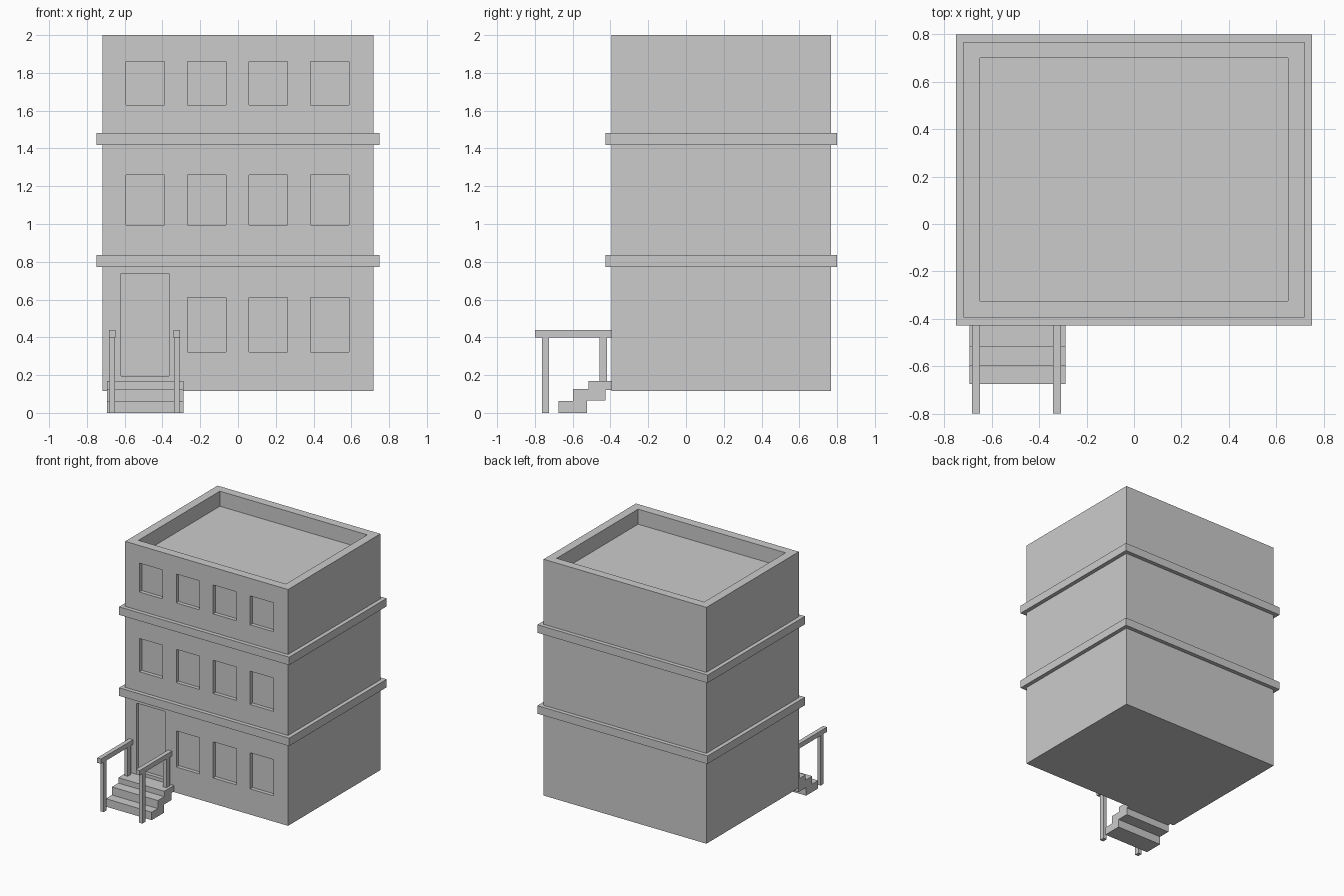
import bpy, bmesh
from mathutils import Vector

if "Cube" in bpy.data.objects:
    bpy.data.objects.remove(bpy.data.objects["Cube"])


def boxes(name, specs):
    """One object made of boxes given as (x0, x1, y0, y1, z0, z1)."""
    bm = bmesh.new()
    for x0, x1, y0, y1, z0, z1 in specs:
        verts = bmesh.ops.create_cube(bm, size=1)["verts"]
        for v in verts:
            v.co = Vector((x1 if v.co.x > 0 else x0,
                           y1 if v.co.y > 0 else y0,
                           z1 if v.co.z > 0 else z0))
    mesh = bpy.data.meshes.new(name)
    bm.to_mesh(mesh)
    bm.free()
    obj = bpy.data.objects.new(name, mesh)
    bpy.context.collection.objects.link(obj)
    return obj


W, FRONT, BACK = 0.718, -0.395, 0.768
RECESS = 0.03

# Main block
building = boxes("building", [(-W, W, FRONT, BACK, 0.117, 2.0)])

# Openings: window rows, door, and the sunken roof behind the parapet
cuts = [(-0.65, 0.65, -0.325, 0.70, 1.88, 2.1)]
for z0, z1, columns in [(0.322, 0.61, (1, 2, 3)),
                        (0.995, 1.26, (0, 1, 2, 3)),
                        (1.63, 1.86, (0, 1, 2, 3))]:
    for i in columns:
        x = -0.491 + i * 0.3255
        cuts.append((x - 0.102, x + 0.102, FRONT - 0.1, FRONT + RECESS, z0, z1))
cuts.append((-0.62, -0.365, FRONT - 0.1, FRONT + RECESS, 0.196, 0.737))
cutter = boxes("opening_cutter", cuts)
cutter.hide_render = True

mod = building.modifiers.new("openings", "BOOLEAN")
mod.operation = "DIFFERENCE"
mod.solver = "EXACT"
mod.object = cutter
bpy.context.view_layer.objects.active = building
building.select_set(True)
bpy.ops.object.modifier_apply(modifier=mod.name)
bpy.data.objects.remove(cutter)

# Ledges between floors
for name, z in (("lower_ledge", 0.805), ("upper_ledge", 1.45)):
    boxes(name, [(-0.75, 0.75, -0.427, 0.80, z - 0.032, z + 0.032)])

# Entrance steps as a stepped profile extruded across
profile = [(-0.675, 0.0), (-0.675, 0.063), (-0.598, 0.063), (-0.598, 0.127),
           (-0.517, 0.127), (-0.517, 0.17), (FRONT, 0.17), (FRONT, 0.122),
           (-0.427, 0.122), (-0.427, 0.065), (-0.523, 0.065), (-0.523, 0.0)]
bm = bmesh.new()
face = bm.faces.new([bm.verts.new((-0.693, y, z)) for y, z in profile])
side = bmesh.ops.extrude_face_region(bm, geom=[face])["geom"]
bmesh.ops.translate(bm, vec=(0.405, 0, 0),
                    verts=[g for g in side if isinstance(g, bmesh.types.BMVert)])
bmesh.ops.recalc_face_normals(bm, faces=bm.faces)
mesh = bpy.data.meshes.new("entrance_steps")
bm.to_mesh(mesh)
bm.free()
bpy.context.collection.objects.link(bpy.data.objects.new("entrance_steps", mesh))

# Handrails with front and back posts
for label, x in (("left", -0.666), ("right", -0.324)):
    boxes(label + "_handrail", [(x - 0.017, x + 0.017, -0.80, FRONT, 0.40, 0.438)])
    boxes(label + "_posts", [(x - 0.015, x + 0.015, -0.762, -0.724, 0.0, 0.405),
                             (x - 0.015, x + 0.015, -0.459, -0.418, 0.165, 0.405)])
